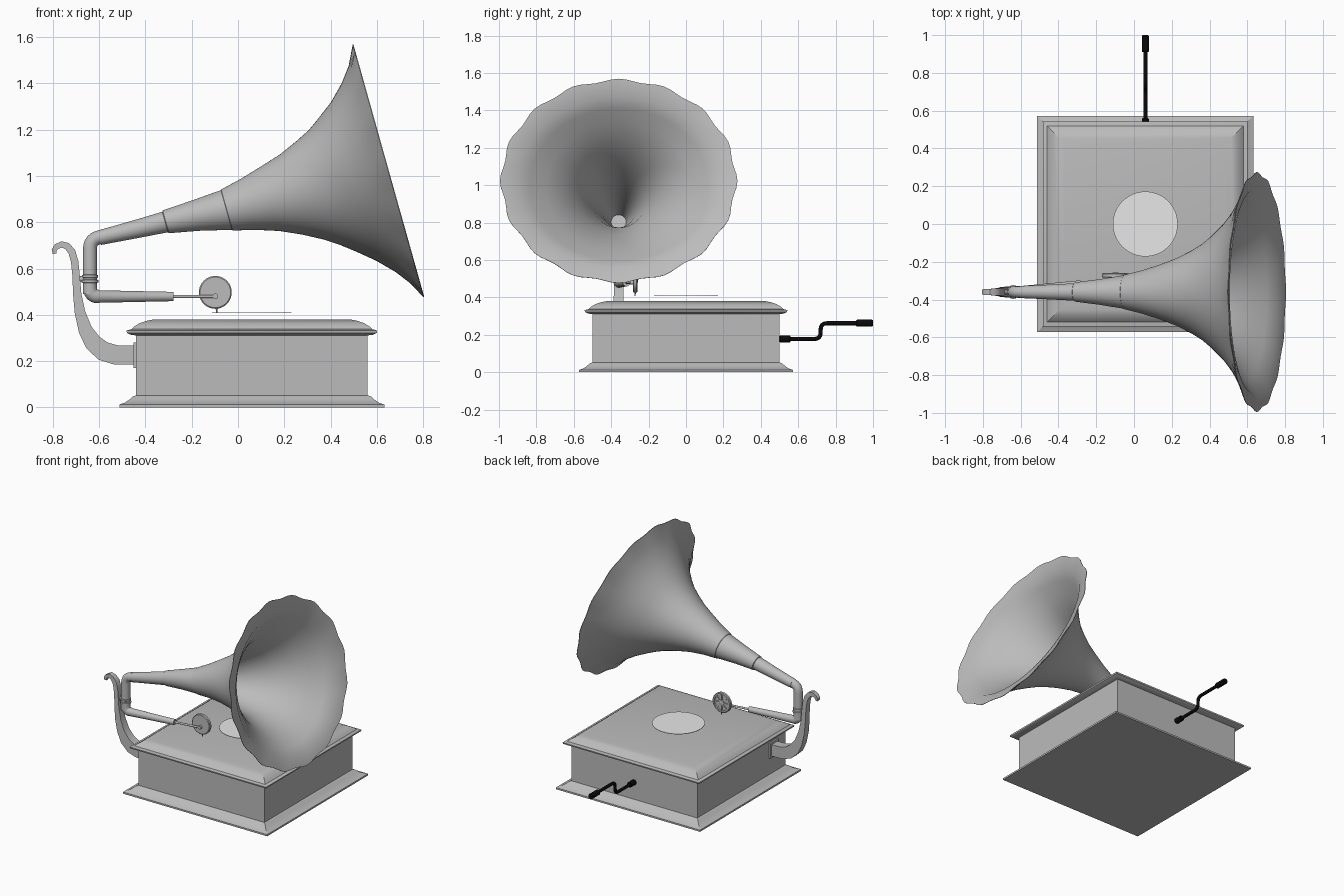
import bpy, bmesh, math
from mathutils import Vector

if "Cube" in bpy.data.objects:
    bpy.data.objects.remove(bpy.data.objects["Cube"])

def material(name, v):
    m = bpy.data.materials.new(name)
    m.diffuse_color = (v, v, v, 1)
    m.use_nodes = True
    m.node_tree.nodes["Principled BSDF"].inputs["Base Color"].default_value = m.diffuse_color
    return m

GREY = material("grey", 0.5)
PALE = material("pale grey", 0.8)
BLACK = material("black", 0.003)
Y = -0.36   # plane of the horn and its bracket

def loft(name, rings, mat, caps=True, smooth=35):
    """Skin a list of equally long vertex rings."""
    bm = bmesh.new()
    rows = [[bm.verts.new(p) for p in r] for r in rings]
    n = len(rows[0])
    for a, b in zip(rows, rows[1:]):
        for i in range(n):
            bm.faces.new((a[i], a[(i + 1) % n], b[(i + 1) % n], b[i]))
    if caps:
        bm.faces.new(rows[0])
        bm.faces.new(rows[-1])
    bmesh.ops.recalc_face_normals(bm, faces=bm.faces)
    me = bpy.data.meshes.new(name)
    bm.to_mesh(me)
    bm.free()
    me.materials.append(mat)
    me.shade_smooth()
    me.set_sharp_from_angle(angle=math.radians(smooth))
    ob = bpy.data.objects.new(name, me)
    bpy.context.collection.objects.link(ob)
    return ob

def ring(c, u, v, a, b, n, phase=0.0):
    return [c + u * a * math.cos(t) + v * b * math.sin(t)
            for t in (phase + 2 * math.pi * i / n for i in range(n))]

def sweep(name, pts, radii, mat, normal=(0, 1, 0), n=20, depth=None, phase=0.0):
    """Sweep an ellipse or box section along points; depth sets the half width along normal."""
    pts, rings = [Vector(p) for p in pts], []
    for i, p in enumerate(pts):
        d1 = (p - pts[i - 1]).normalized() if i else Vector()
        d2 = (pts[i + 1] - p).normalized() if i < len(pts) - 1 else Vector()
        if d1.length < .5: d1 = d2
        if d2.length < .5: d2 = d1
        t = (d1 + d2).normalized()
        u = Vector(normal).cross(t).normalized()
        v = t.cross(u)
        rings.append(ring(p, u, v, radii[i], depth[i] if depth else radii[i], n, phase))
    return loft(name, rings, mat)

def rounded(pts, r, k=6):
    """Round each inner corner of a path."""
    pts = [Vector(p) for p in pts]
    out = [pts[0]]
    for a, b, c in zip(pts, pts[1:], pts[2:]):
        s, e = b + (a - b).normalized() * r, b + (c - b).normalized() * r
        out += [s.lerp(b, i / k).lerp(b.lerp(e, i / k), i / k) for i in range(k + 1)]
    return out + [pts[-1]]

def turned(name, c, axis, profile, mat, n=32):
    """Round part from (radius, offset) pairs along an axis."""
    w = Vector(axis)
    u = w.orthogonal().normalized()
    v = w.cross(u)
    return loft(name, [ring(Vector(c) + w * h, u, v, r, r, n) for r, h in profile], mat)

def square(name, profile):
    """Square moulding from (half width, height) pairs."""
    return loft(name, [[Vector((0.06 + h * sx, h * sy, z))
                for sx, sy in ((-1, -1), (1, -1), (1, 1), (-1, 1))] for h, z in profile], GREY, smooth=25)

# Case: plinth with body, then moulded lid
square("case_body", [(.573, 0), (.573, .012), (.55, .02), (.53, .033), (.515, .047),
                     (.5, .052), (.5, .318)])
square("lid", [(.495, .31), (.525, .314), (.54, .322), (.542, .332), (.52, .338),
               (.508, .35), (.485, .364), (.455, .374), (.425, .38)])
turned("record_label", (.06, 0, .408), (0, 0, 1), [(.172, 0), (.172, .003)], PALE, 48)

# Horn: centre x, centre z, in-plane radius, sideways radius
A = Vector((.963, 0, .27))
UP = Vector((-.27, 0, .963))
SIDE = Vector((0, 1, 0))
OUTER = [(-.60, .733, .032, .032), (-.45, .768, .039, .039), (-.315, .801, .046, .046),
         (-.312, .802, .051, .051), (-.18, .829, .068, .068), (-.05, .853, .089, .089),
         (-.048, .853, .092, .092), (.045, .878, .115, .115), (.139, .902, .145, .145),
         (.23, .920, .18, .18), (.31, .9375, .22, .22), (.375, .949, .258, .26),
         (.43, .962, .30, .306), (.50, .978, .357, .374), (.563, .995, .423, .456),
         (.61, 1.008, .487, .538)]
INNER = [(.635, 1.015, .473, .54), (.59, 1.003, .423, .475), (.53, .987, .36, .388),
         (.46, .968, .298, .306), (.34, .943, .215, .216), (.17, .908, .14, .14),
         (-.03, .857, .086, .086), (-.31, .803, .04, .04)]

def horn_ring(x, z, a, b, wave=0.0, n=96):
    c = Vector((x, Y, z))
    out = []
    for i in range(n):
        t = 2 * math.pi * i / n
        s = 1 + wave * math.cos(16 * t)
        out.append(c + UP * a * s * math.cos(t) + SIDE * b * s * math.sin(t))
    return out

rings = [horn_ring(*s) for s in OUTER]
rings += [horn_ring(.649, 1.022, .56, .627, .013), horn_ring(.652, 1.023, .56, .627, .013)]   # scalloped lip
rings += [horn_ring(*s) for s in INNER]
loft("horn", rings, GREY)

# Elbow from the tone arm pivot up into the horn
neck = rounded([(-.64, Y, .49), (-.64, Y, .728), (-.58, Y, .738)], .045)
sweep("horn_elbow", neck, [.03] * (len(neck) - 1) + [.034], GREY)
for z, r in ((.545, .036), (.566, .034)):
    turned("pivot_collar", (-.64, Y, z), (0, 0, 1),
           [(.029, -.008), (r, -.005), (r, .005), (.029, .008)], GREY)

# Tone arm, thin rod and sound box
arm = rounded([(-.64, Y, .54), (-.64, Y, .479), (-.28, -.318, .479)], .04)
sweep("tone_arm", arm, [.03] * (len(arm) - 2) + [.027, .02], GREY)
sweep("needle_rod", [(-.29, -.318, .479), (-.10, -.292, .479)], [.007, .007], GREY, n=12)
BOX = Vector((-.098, -.272, .497))
turned("sound_box", BOX, (0, 1, 0),
       [(.066, -.012), (.071, -.008), (.071, .008), (.066, .012), (.056, .012), (.054, .006)], GREY, 40)
turned("sound_box_hub", BOX, (0, 1, 0), [(.02, 0), (.02, .013), (.013, .015)], GREY, 20)
turned("rod_end", BOX + Vector((0, -.012, -.017)), (0, -1, 0), [(.012, 0), (.012, .015)], GREY, 16)
for k in range(8):
    t = math.pi * k / 4
    d = Vector((math.cos(t), 0, math.sin(t)))
    c = BOX + Vector((0, .008, 0))
    sweep("sound_box_spoke", [c + d * .015, c + d * .058], [.006, .006], GREY,
          n=4, depth=[.006, .006], phase=math.pi / 4)
turned("needle", (-.092, -.272, .435), (0, 0, -1), [(.006, 0), (.002, .027)], GREY, 10)

# Curled bracket holding the horn
CURL = [(-.44, .225, .041), (-.53, .227, .042), (-.583, .243, .042), (-.627, .28, .038),
        (-.66, .335, .030), (-.683, .41, .023), (-.695, .49, .018), (-.70, .57, .016),
        (-.706, .63, .016), (-.718, .672, .016), (-.738, .697, .015), (-.762, .704, .014),
        (-.784, .695, .012), (-.795, .679, .011), (-.793, .664, .008)]
root2 = math.sqrt(2)
sweep("bracket", [(x, Y, z) for x, z, _ in CURL], [h * root2 for *_, h in CURL], GREY,
      n=4, phase=math.pi / 4,
      depth=[(.034 - .022 * i / 14) * root2 for i in range(15)])
sweep("bracket_plate", [(-.452, Y, .225), (-.438, Y, .225)], [.055 * root2] * 2, GREY,
      n=4, phase=math.pi / 4, depth=[.045 * root2] * 2)
sweep("bracket_arm", [(-.70, Y, .555), (-.645, Y, .555)], [.012, .012], GREY, n=12)

# Winding crank
rod = rounded([(.06, .49, .178), (.06, .72, .178), (.06, .72, .262), (.06, .97, .262)], .035)
sweep("crank_rod", rod, [.011] * len(rod), BLACK, normal=(1, 0, 0), n=14)
for name, y, z, length in (("crank_socket", .5, .178, .06), ("crank_handle", .91, .262, .09)):
    turned(name, (.06, y, z), (0, 1, 0),
           [(.015, 0), (.019, .005), (.019, length - .005), (.015, length)], BLACK, 20)
